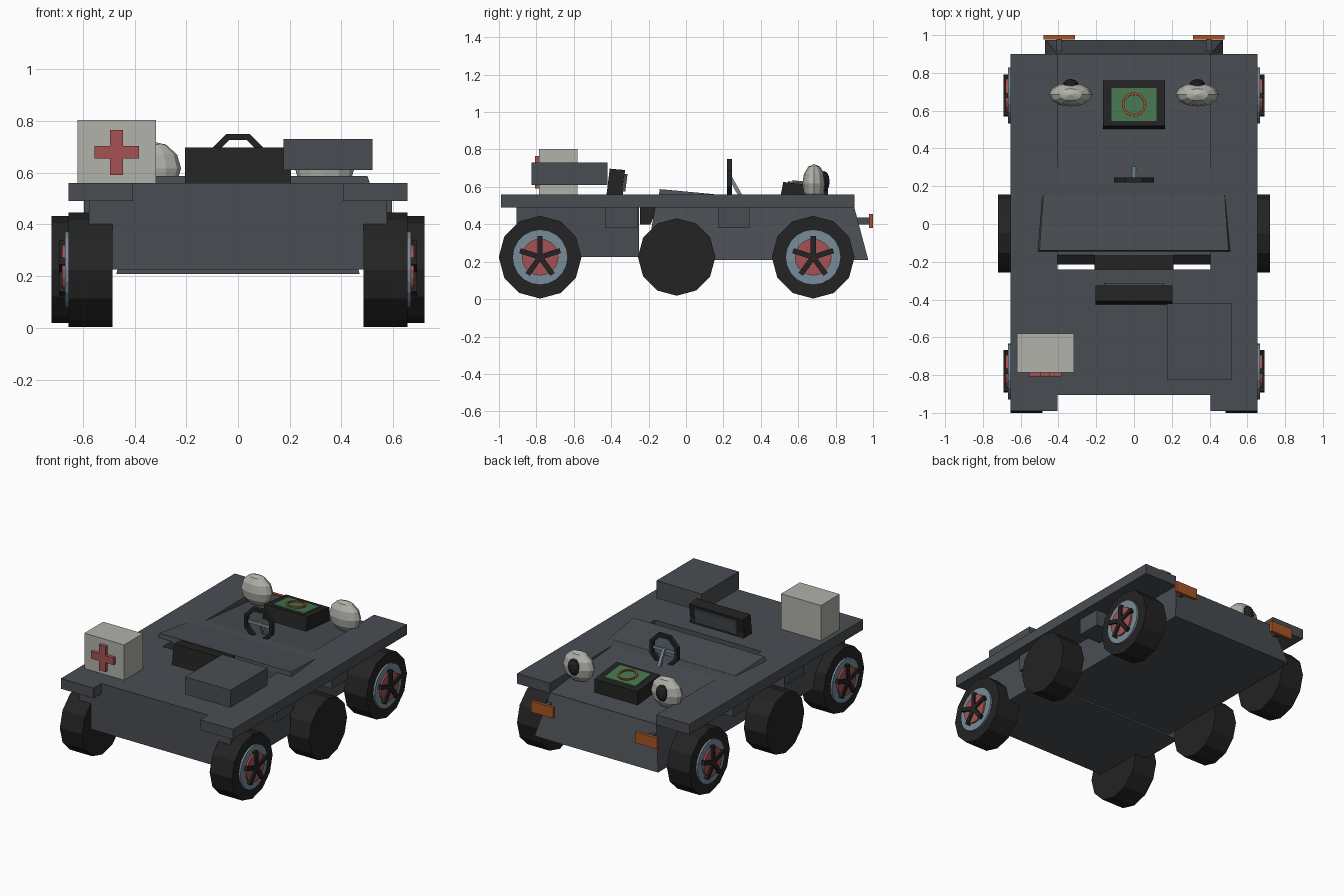
import bpy, bmesh, math
from mathutils import Vector, Matrix

if "Cube" in bpy.data.objects:
    bpy.data.objects.remove(bpy.data.objects["Cube"])


def srgb(r, g, b):
    return tuple(((c / 255 + 0.055) / 1.055) ** 2.4 for c in (r, g, b)) + (1,)


def material(name, r, g, b):
    m = bpy.data.materials.new(name)
    m.diffuse_color = srgb(r, g, b)
    m.use_nodes = True
    m.node_tree.nodes["Principled BSDF"].inputs["Base Color"].default_value = m.diffuse_color
    return m


GREY = material("slate grey", 73, 77, 82)
BLACK = material("rubber black", 35, 35, 35)
WHITE = material("off white", 176, 178, 170)
RED = material("dull red", 166, 82, 82)
BLUE = material("steel blue", 120, 140, 153)
ORANGE = material("lamp orange", 168, 84, 38)
GREEN = material("screen green", 70, 117, 80)


def finish(name, bm, mat):
    bmesh.ops.recalc_face_normals(bm, faces=bm.faces)
    me = bpy.data.meshes.new(name)
    bm.to_mesh(me)
    bm.free()
    me.materials.append(mat)
    ob = bpy.data.objects.new(name, me)
    bpy.context.collection.objects.link(ob)
    return ob


def loft(name, a, b, mat):
    """Closed solid between two matching outlines."""
    bm = bmesh.new()
    va = [bm.verts.new(p) for p in a]
    vb = [bm.verts.new(p) for p in b]
    n = len(va)
    bm.faces.new(va)
    bm.faces.new(vb[::-1])
    for i in range(n):
        j = (i + 1) % n
        bm.faces.new((va[i], vb[i], vb[j], va[j]))
    return finish(name, bm, mat)


def box(name, x, y, z, mat):
    ring = [(x[0], y[0]), (x[1], y[0]), (x[1], y[1]), (x[0], y[1])]
    return loft(name, [(p, q, z[0]) for p, q in ring], [(p, q, z[1]) for p, q in ring], mat)


def prism(name, yz, x0, x1, mat):
    """Side profile extruded across x."""
    return loft(name, [(x0, y, z) for y, z in yz], [(x1, y, z) for y, z in yz], mat)


def disc(name, y, z, r, x0, x1, sides, mat):
    pts = [(y + r * math.sin(2 * math.pi * i / sides), z + r * math.cos(2 * math.pi * i / sides))
           for i in range(sides)]
    return prism(name, pts, x0, x1, mat)


def both(s, a, b):
    return tuple(sorted((s * a, s * b)))


# hull: rear box and tapered front tub with raked nose
box("rear_hull", (-.575, .575), (-.905, -.25), (.225, .49), GREY)
loft("front_hull",
     [(-.47, -.215, .208), (.47, -.215, .208), (.47, .975, .208), (-.47, .975, .208)],
     [(-.405, -.165, .49), (.405, -.165, .49), (.405, .9, .49), (-.405, .9, .49)], GREY)

# deck with a seat opening and a hood that falls toward the nose
box("rear_deck", (-.655, .655), (-.905, -.24), (.49, .56), GREY)
box("middle_deck", (-.405, .405), (-.14, .22), (.49, .56), GREY)
prism("hood", [(.22, .48), (.9, .48), (.9, .495), (.22, .56)], -.405, .405, GREY)
for s, side in ((1, "right"), (-1, "left")):
    box(side + "_deck_side", both(s, .405, .655), (-.24, .9), (.49, .56), GREY)
    box(side + "_rear_arm", both(s, .405, .655), (-.99, -.905), (.49, .56), GREY)
    for y0, y1 in ((-.43, -.26), (.04, .17), (.17, .34)):
        if y0 != .04:
            box(side + "_deck_mount", both(s, .40, .595), (y0, y1), (.38, .49), GREY)
    box(side + "_lamp", both(s, .312, .48), (.978, 1.0), (.38, .455), ORANGE)
    box(side + "_lamp_bracket", both(s, .38, .41), (.9, .98), (.40, .435), GREY)

# dash wedge
loft("dash_wedge",
     [(-.51, -.145, .558), (.51, -.145, .558), (.485, .15, .558), (-.485, .15, .558)],
     [(-.50, -.14, .588), (.50, -.14, .588), (.48, .15, .561), (-.48, .15, .561)], GREY)

# seat
prism("seat_cushion", [(-.245, .40), (-.19, .40), (-.15, .49), (-.245, .49)], -.21, .21, BLACK)
prism("seat_back", [(-.425, .555), (-.335, .555), (-.355, .69), (-.408, .697)], -.205, .205, BLACK)
prism("seat_back", [(-.425, .56), (-.345, .56), (-.325, .69), (-.405, .697)], -.205, .205, BLACK)
prism("seat_pad", [(-.342, .575), (-.325, .575), (-.312, .67), (-.328, .67)], -.16, .16, GREY)

# cargo box and first aid box
box("cargo_box", (.175, .52), (-.825, -.42), (.61, .73), GREY)
box("aid_box", (-.62, -.317), (-.785, -.58), (.56, .803), WHITE)
box("cross_upright", (-.494, -.444), (-.807, -.78), (.59, .765), RED)
box("cross_left", (-.555, -.494), (-.807, -.78), (.655, .703), RED)
box("cross_right", (-.444, -.383), (-.807, -.78), (.655, .703), RED)

# wheels
for s, side in ((1, "right"), (-1, "left")):
    disc(side + "_middle_wheel", -.05, .225, .207, s * .55, s * .72, 12, BLACK)
    for y, end in ((.68, "front"), (-.78, "rear")):
        n = side + "_" + end + "_"
        disc(n + "tyre", y, .224, .221, s * .485, s * .655, 12, BLACK)
        disc(n + "rim", y, .224, .148, s * .64, s * .668, 20, BLUE)
        disc(n + "hub", y, .224, .098, s * .65, s * .680, 20, RED)
        for k in range(5):
            a = 2 * math.pi * k / 5
            d = (math.sin(a), math.cos(a))
            t = (d[1], -d[0])
            yz = [(y + d[0] * r + t[0] * w, .224 + d[1] * r + t[1] * w)
                  for r, w in ((0, -.014), (.113, -.014), (.113, .014), (0, .014))]
            prism(n + "spoke", yz, s * .655, s * .692, BLACK)


def ring(name, centre, r, tube, a0, a1, steps, basis, mat):
    """Square-section arc in the plane spanned by basis."""
    u, v = (Vector(b) for b in basis)
    w = u.cross(v)
    c = Vector(centre)
    closed = abs(a1 - a0) >= 359
    bm = bmesh.new()
    rows = []
    for i in range(steps + (0 if closed else 1)):
        a = math.radians(a0 + (a1 - a0) * i / steps)
        d = u * math.cos(a) + v * math.sin(a)
        rows.append([bm.verts.new(c + d * (r + p * tube) + w * q * tube)
                     for p, q in ((-1, -1), (1, -1), (1, 1), (-1, 1))])
    for i in range(steps):
        a, b = rows[i], rows[(i + 1) % len(rows)]
        for k in range(4):
            bm.faces.new((a[k], a[(k + 1) % 4], b[(k + 1) % 4], b[k]))
    if not closed:
        bm.faces.new(rows[0])
        bm.faces.new(rows[-1])
    return finish(name, bm, mat)


# steering wheel, open at the bottom, on a leaning column
ring("steering_wheel", (0, .232, .643), .103, .013, -67.5, 247.5, 7, ((1, 0, 0), (0, 0, 1)), BLACK)
box("steering_crossbar", (-.095, .095), (.226, .238), (.633, .653), BLUE)
prism("steering_column", [(.225, .655), (.245, .655), (.31, .54), (.285, .54)], -.01, .01, BLUE)

# console with screen and ring mark
prism("console", [(.50, .52), (.76, .49), (.76, .60), (.52, .626)], -.165, .165, BLACK)


def tilt(y):
    return .626 - (y - .52) * .026 / .24


prism("console_screen", [(.545, tilt(.545) - .002), (.72, tilt(.72) - .002),
                         (.72, tilt(.72) + .007), (.545, tilt(.545) + .007)], -.12, .12, GREEN)
ring("console_ring", (0, .633, tilt(.633) + .009), .058, .006, 0, 360, 16,
     ((1, 0, 0), Vector((0, .24, -.026)).normalized()), ORANGE)


# eye-shaped headlights
def ball(name, centre, scale, seg, rings, mat):
    bm = bmesh.new()
    bmesh.ops.create_uvsphere(bm, u_segments=seg, v_segments=rings, radius=1,
                              matrix=Matrix.Translation(centre) @ Matrix.Diagonal((*scale, 1)))
    return finish(name, bm, mat)


for s, side in ((1, "right"), (-1, "left")):
    ball(side + "_headlight", (s * .335, .685, .617), (.115, .063, .105), 12, 6, WHITE)
    ball(side + "_headlight_pupil", (s * .335, .738, .628), (.042, .03, .057), 10, 6, BLACK)
